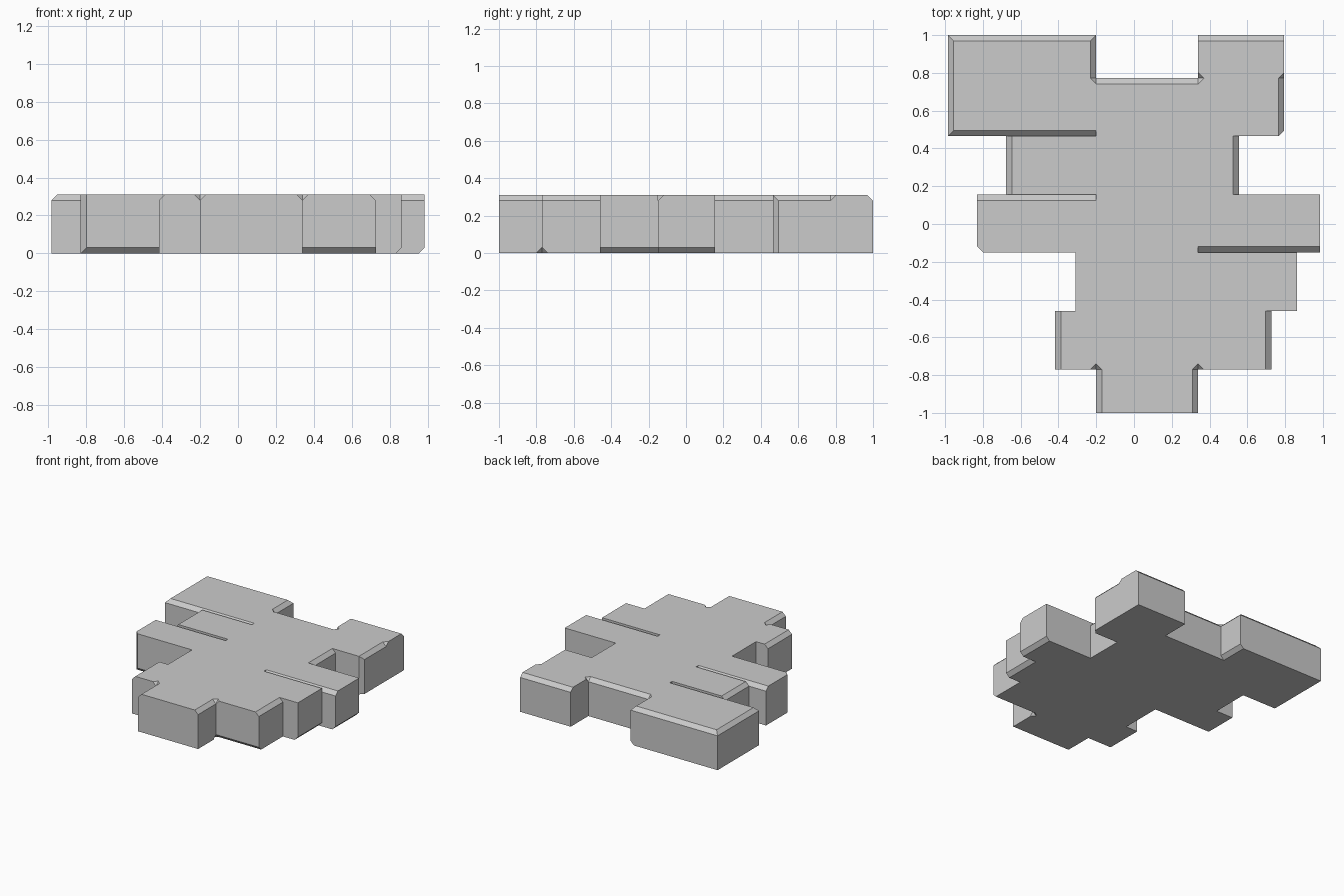
import bpy, bmesh
from mathutils import Vector

if "Cube" in bpy.data.objects:
    bpy.data.objects.remove(bpy.data.objects["Cube"])

H, C = 0.31, 0.03   # plate height, chamfer size


def make_object(name, bm):
    bmesh.ops.recalc_face_normals(bm, faces=bm.faces[:])
    mesh = bpy.data.meshes.new(name)
    bm.to_mesh(mesh)
    bm.free()
    obj = bpy.data.objects.new(name, mesh)
    bpy.context.collection.objects.link(obj)
    return obj


# Stepped plate: outline extruded upwards
outline = [(-0.2, -1), (0.34, -1), (0.34, -0.77), (0.727, -0.77), (0.727, -0.46),
           (0.862, -0.46), (0.862, -0.15), (0.985, -0.15), (0.985, 0.155),
           (0.555, 0.155), (0.555, 0.465), (0.795, 0.465), (0.795, 1), (0.34, 1),
           (0.34, 0.772), (-0.2, 0.772), (-0.2, 1), (-0.985, 1), (-0.985, 0.465),
           (-0.677, 0.465), (-0.677, 0.155), (-0.83, 0.155), (-0.83, -0.15),
           (-0.31, -0.15), (-0.31, -0.46), (-0.417, -0.46), (-0.417, -0.77), (-0.2, -0.77)]
bm = bmesh.new()
face = bm.faces.new([bm.verts.new((x, y, 0)) for x, y in outline])
top = bmesh.ops.extrude_face_region(bm, geom=[face])["geom"]
bmesh.ops.translate(bm, vec=(0, 0, H), verts=[g for g in top if isinstance(g, bmesh.types.BMVert)])
plate = make_object("stepped_plate", bm)


def cut(points):
    """Subtract the convex hull of the points from the plate."""
    bm = bmesh.new()
    bmesh.ops.convex_hull(bm, input=[bm.verts.new(p) for p in points])
    cutter = make_object("chamfer_cutter", bm)
    cutter.hide_render = True
    mod = plate.modifiers.new("chamfer", 'BOOLEAN')
    mod.operation, mod.solver, mod.object = 'DIFFERENCE', 'EXACT', cutter
    bpy.context.view_layer.objects.active = plate
    bpy.ops.object.modifier_apply(modifier=mod.name)
    bpy.data.objects.remove(cutter)


def chamfer(p, q, tips=""):
    """Diamond bar along an edge; tips 'p'/'q' add a pointed end."""
    p, q = Vector(p), Vector(q)
    d = (q - p).normalized()
    sides = [a for a in (Vector((1, 0, 0)), Vector((0, 1, 0)), Vector((0, 0, 1))) if abs(a.dot(d)) < 0.5]
    pts = [e + a * s * C for e in (p, q) for a in sides for s in (-1, 1)]
    if "p" in tips:
        pts.append(p - d * C)
    if "q" in tips:
        pts.append(q + d * C)
    cut(pts)


def groove(x0, x1, y, inward):
    """One-sided chamfer where the neighbouring step keeps its full height."""
    e = 0.02
    cut([(x, y + inward * dy, H + dz) for x in (x0, x1)
         for dy, dz in ((0, -C), (C + e, e), (0, e))])


# Left back block
chamfer((-0.985, 0.43, H), (-0.985, 1.03, H))
chamfer((-1.03, 1, H), (-0.16, 1, H))
for z in (0, H):
    chamfer((-0.2, 0.772, z), (-0.2, 1.04, z), "p" if z else "")
chamfer((-1.03, 0.465, H), (-0.677, 0.465, H))
groove(-0.69, -0.2, 0.465, 1)

# Back notch and right back block
chamfer((-0.2, 0.772, H), (0.34, 0.772, H), "pq")
chamfer((0.30, 1, H), (0.84, 1, H))
chamfer((0.795, 0.43, H), (0.795, 0.772, H), "q")
chamfer((0.795, 0.465, -0.04), (0.795, 0.465, H + 0.04))

# Narrow step behind the wide bar
for x in (-0.677, 0.555):
    chamfer((x, 0.155, H), (x, 0.465, H))

# Wide bar
chamfer((-0.87, 0.155, H), (-0.677, 0.155, H))
groove(-0.69, -0.2, 0.155, -1)
chamfer((0.862, -0.15, H), (1.03, -0.15, H))
groove(0.34, 0.87, -0.15, 1)
chamfer((-0.83, -0.15, -0.04), (-0.83, -0.15, H + 0.04))
chamfer((-0.87, -0.15, 0), (-0.31, -0.15, 0))
chamfer((0.985, -0.19, 0), (0.985, 0.2, 0))
chamfer((0.862, -0.5, 0), (0.862, -0.15, 0))

# Front steps
chamfer((-0.417, -0.81, H), (-0.417, -0.42, H))
chamfer((0.727, -0.81, H), (0.727, -0.46, H))
chamfer((0.34, -0.77, 0), (0.77, -0.77, 0), "p")
for x in (-0.2, 0.34):
    chamfer((x, -1.04, H), (x, -0.77, H), "q")
